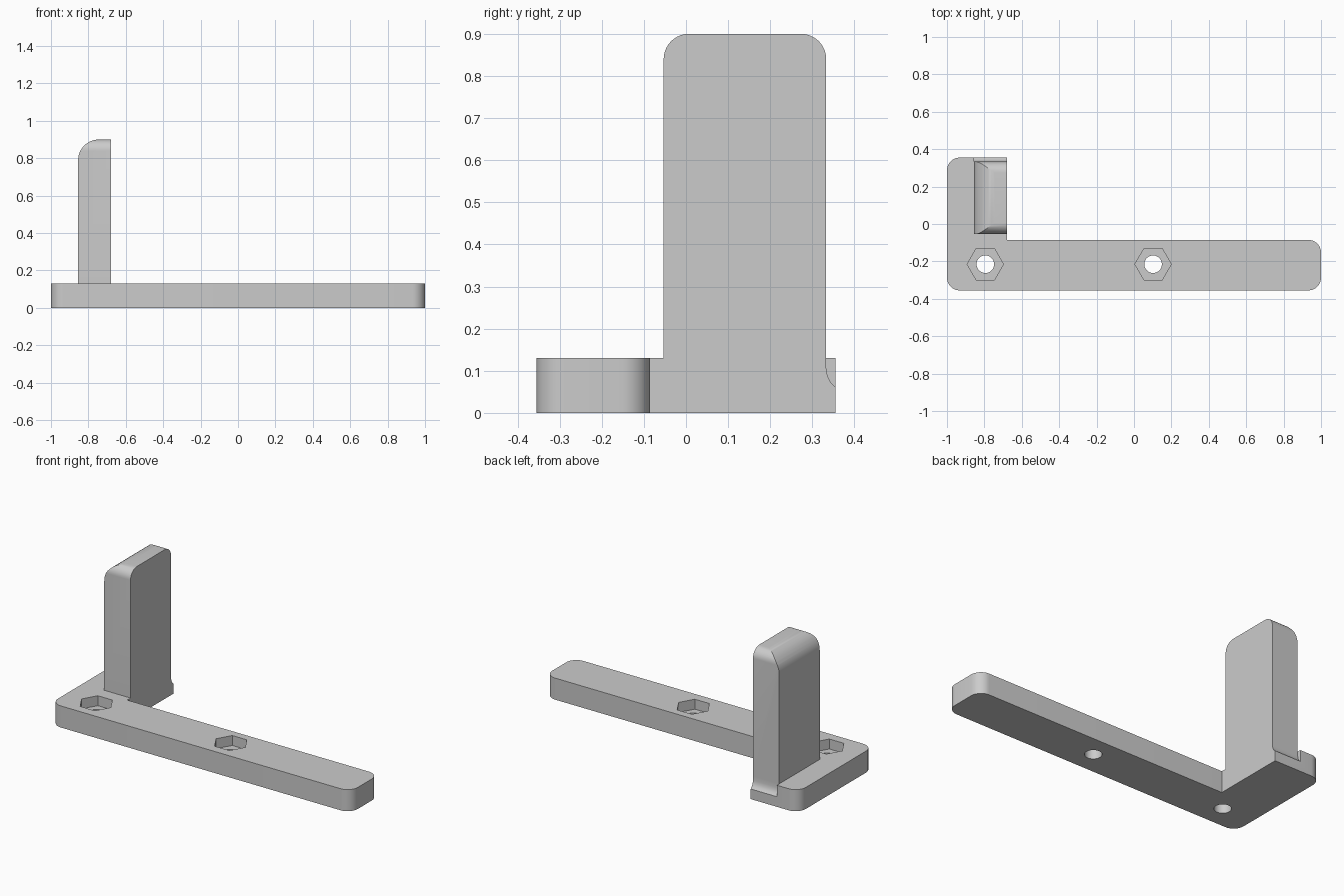
import bpy, bmesh, math
from mathutils import Vector

cube = bpy.data.objects.get("Cube")
if cube:
    bpy.data.objects.remove(cube, do_unlink=True)

grey = bpy.data.materials.new("plain_grey")
grey.use_nodes = True
grey.diffuse_color = (0.6, 0.6, 0.6, 1)
grey.node_tree.nodes["Principled BSDF"].inputs["Base Color"].default_value = (0.6, 0.6, 0.6, 1)


def rounded(corners, steps=10):
    """Outline from (u, v, radius) corners, with right-angled corners rounded."""
    out = []
    for i, (u, v, r) in enumerate(corners):
        p = Vector((u, v))
        if not r:
            out.append(p)
            continue
        a = (Vector(corners[i - 1][:2]) - p).normalized() * r
        b = (Vector(corners[(i + 1) % len(corners)][:2]) - p).normalized() * r
        for k in range(steps + 1):
            t = k / steps * math.pi / 2
            out.append(p + a * (1 - math.sin(t)) + b * (1 - math.cos(t)))
    return out


def ring(x, y, r, sides):
    return [Vector((x + r * math.cos(k * math.tau / sides),
                    y + r * math.sin(k * math.tau / sides))) for k in range(sides)]


def prism(name, outline, axis, low, high):
    """Extrude an outline along x, y or z between two levels."""
    place = {"x": lambda u, v, w: (w, u, v),
             "y": lambda u, v, w: (u, w, v),
             "z": lambda u, v, w: (u, v, w)}[axis]
    bm = bmesh.new()
    face = bm.faces.new([bm.verts.new(place(p.x, p.y, low)) for p in outline])
    grown = bmesh.ops.extrude_face_region(bm, geom=[face])["geom"]
    move = Vector(place(0, 0, high - low))
    bmesh.ops.translate(bm, vec=move, verts=[g for g in grown if isinstance(g, bmesh.types.BMVert)])
    bmesh.ops.recalc_face_normals(bm, faces=bm.faces)
    mesh = bpy.data.meshes.new(name)
    bm.to_mesh(mesh)
    bm.free()
    mesh.materials.append(grey)
    obj = bpy.data.objects.new(name, mesh)
    bpy.context.collection.objects.link(obj)
    return obj


def boolean(target, tool, operation):
    """Apply a boolean and remove its tool."""
    bpy.context.view_layer.objects.active = target
    mod = target.modifiers.new("cut", "BOOLEAN")
    mod.operation, mod.object, mod.solver = operation, tool, "EXACT"
    bpy.ops.object.modifier_apply(modifier=mod.name)
    bpy.data.objects.remove(tool, do_unlink=True)


THICK = 0.13
INNER = -0.68      # flush inner side of foot and post
OUTER = -0.855     # outer side of the post
BACK = 0.333       # back of the post

# L-shaped base plate
base = prism("base_plate", rounded([
    (-1, -0.355, 0.068), (1, -0.355, 0.068), (1, -0.085, 0.068),
    (INNER, -0.085, 0), (INNER, 0.355, 0), (-1, 0.355, 0.068)]), "z", 0, THICK)

# Screw holes with hexagonal nut pockets
for x in (-0.795, 0.102):
    boolean(base, prism("nut_cutter", ring(x, -0.215, 0.097, 6), "z", 0.07, 0.2), "DIFFERENCE")
    boolean(base, prism("hole_cutter", ring(x, -0.215, 0.047, 32), "z", -0.1, 0.2), "DIFFERENCE")

# Scooped relief behind the post
scoop = [Vector(p) for p in ((BACK, 0.2), (BACK, 0.105), (0.336, 0.088),
                             (0.343, 0.073), (0.355, 0.061), (0.4, 0.061), (0.4, 0.2))]
boolean(base, prism("scoop_cutter", scoop, "x", OUTER, INNER + 0.1), "DIFFERENCE")

# Upright post: side outline crossed with front outline
post = prism("upright_post", rounded([
    (-0.053, THICK, 0), (BACK, THICK, 0), (BACK, 0.9, 0.06), (-0.053, 0.9, 0.06)]),
    "x", OUTER - 0.1, INNER)
boolean(post, prism("post_front_outline", rounded([
    (OUTER, 0, 0), (INNER + 0.1, 0, 0), (INNER + 0.1, 0.9, 0), (OUTER, 0.9, 0.11)]),
    "y", -0.2, 0.5), "INTERSECT")

# Smooth the rounded corners, keep hard edges
for obj in (base, post):
    bpy.ops.object.select_all(action="DESELECT")
    obj.select_set(True)
    bpy.context.view_layer.objects.active = obj
    bpy.ops.object.shade_smooth_by_angle(angle=math.radians(25))
